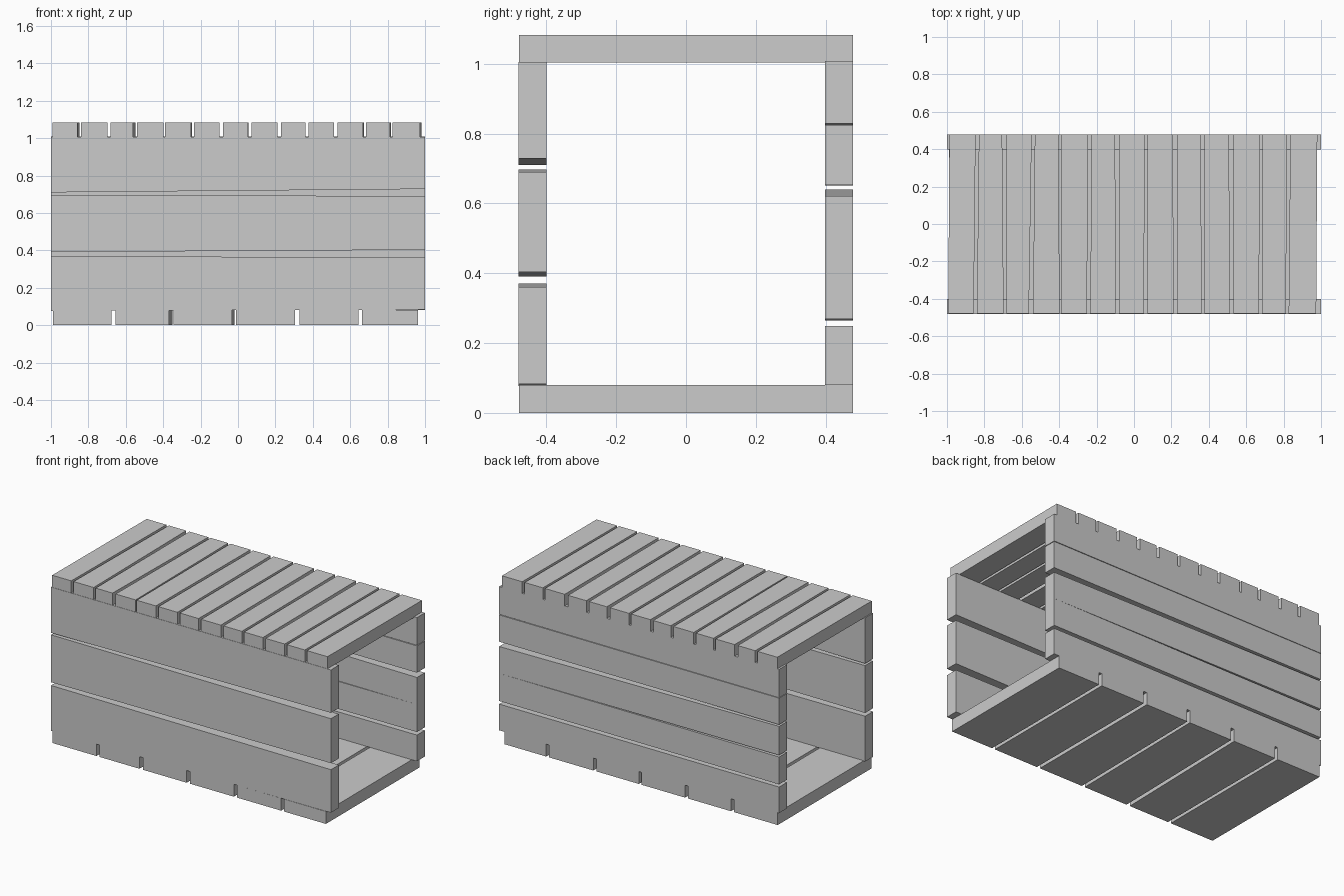
import bpy, bmesh

if "Cube" in bpy.data.objects:
    bpy.data.objects.remove(bpy.data.objects["Cube"])

W = 0.478          # outer half depth
T = 0.08           # plank thickness


def prism(name, quad, axis, lo, hi):
    """Extrude a four-point outline along y or z from lo to hi."""
    bm = bmesh.new()

    def point(p, h):
        return (p[0], h, p[1]) if axis == 'y' else (p[0], p[1], h)

    a = [bm.verts.new(point(p, lo)) for p in quad]
    b = [bm.verts.new(point(p, hi)) for p in quad]
    bm.faces.new(a)
    bm.faces.new(b)
    for i in range(4):
        j = (i + 1) % 4
        bm.faces.new((a[i], a[j], b[j], b[i]))
    bmesh.ops.recalc_face_normals(bm, faces=bm.faces)
    mesh = bpy.data.meshes.new(name)
    bm.to_mesh(mesh)
    bm.free()
    ob = bpy.data.objects.new(name, mesh)
    bpy.context.collection.objects.link(ob)


def slats(name, start, gaps, end, z0, z1):
    """Cross planks; each gap is (front left, front right, back left, back right)."""
    left = start
    for i, g in enumerate(gaps + [(end[0], 0, end[1], 0)]):
        quad = [(left[0], -W), (g[0], -W), (g[2], W), (left[1], W)]
        prism(f"{name}_{i + 1}", quad, 'z', z0, z1)
        left = (g[1], g[3])


def boards(name, edges, y0, y1):
    """Long planks; each is bottom and top height at x=-1, then at x=1."""
    for i, (lb, lt, rb, rt) in enumerate(edges):
        quad = [(-1, lb), (1, rb), (1, rt), (-1, lt)]
        prism(f"{name}_{i + 1}", quad, 'y', y0, y1)


# lid planks
slats("lid_plank", (-0.993, -0.987), [
    (-.857, -.840, -.847, -.829), (-.697, -.682, -.705, -.682),
    (-.562, -.540, -.547, -.530), (-.397, -.389, -.405, -.389),
    (-.252, -.234, -.245, -.226), (-.098, -.081, -.101, -.081),
    (.053, .072, .057, .073), (.212, .231, .208, .231),
    (.362, .378, .357, .378), (.512, .532, .508, .532),
    (.668, .684, .673, .688), (.812, .827, .818, .836),
], (.974, .980), 1.003, 1.083)

# floor planks
slats("floor_plank", (-0.99, -0.99), [
    (-.677, -.656, -.677, -.656), (-.370, -.345, -.350, -.328),
    (-.032, -.010, -.018, .002), (.305, .328, .305, .328),
    (.643, .664, .643, .664),
], (.963, .963), 0.0, T)

# front wall boards
boards("front_board", [
    (.077, .370, .083, .361), (.391, .697, .403, .690),
    (.710, 1.005, .728, 1.005)], -W - .002, -W + T - .002)

# back wall boards
boards("back_board", [
    (.08, .248, .08, .249), (.265, .442, .269, .447),
    (.454, .640, .447, .621), (.651, .822, .652, .825),
    (.825, 1.008, .829, 1.008)], W - T, W)
